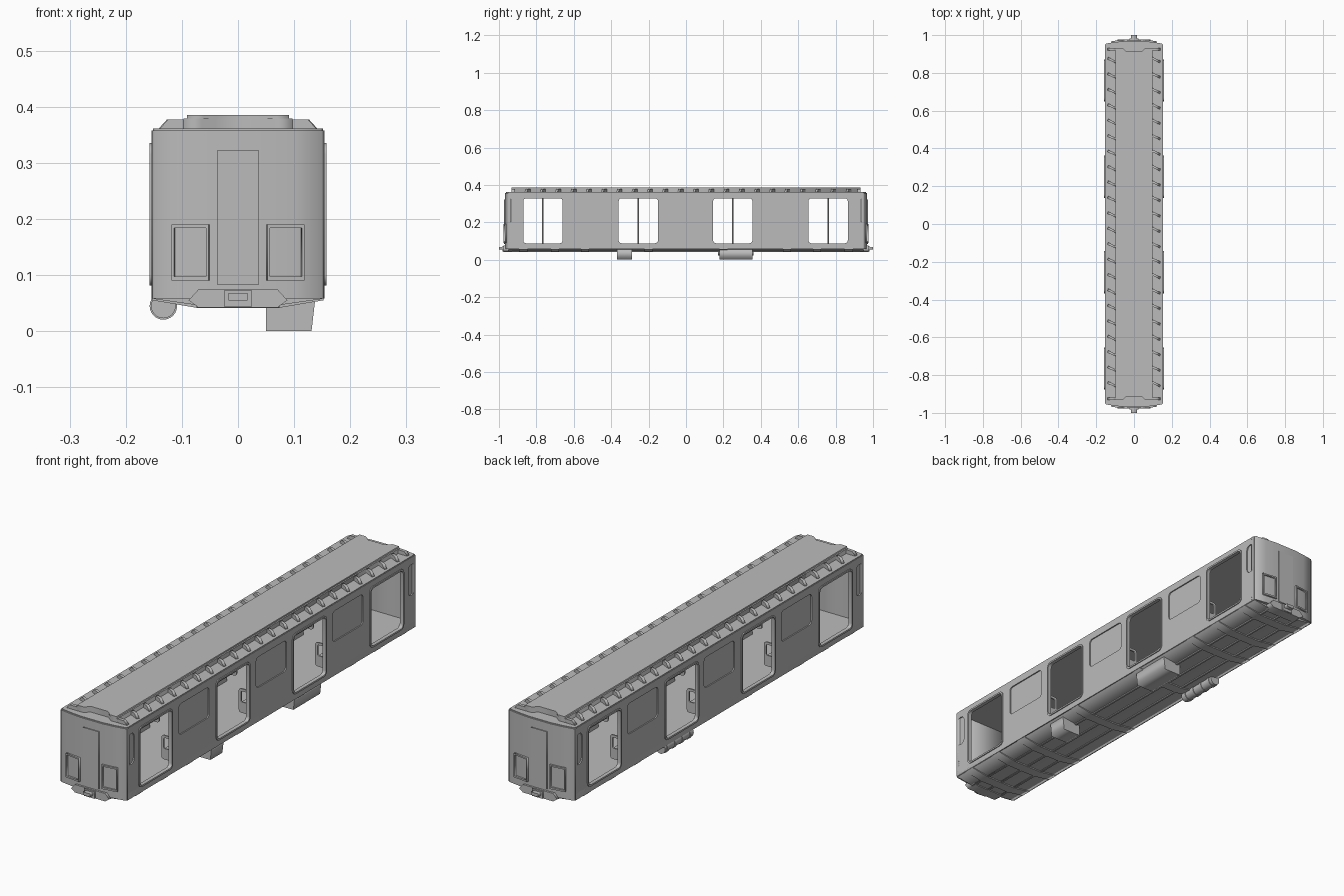
import bpy, bmesh, math
from mathutils import Matrix, Vector

cube = bpy.data.objects.get("Cube")
if cube:
    bpy.data.objects.remove(cube, do_unlink=True)

grey = bpy.data.materials.new("plain_grey")
grey.use_nodes = True
grey.diffuse_color = (0.5, 0.5, 0.5, 1)
grey.node_tree.nodes["Principled BSDF"].inputs["Base Color"].default_value = (0.5, 0.5, 0.5, 1)

# Profile plane to world: the extrusion runs along the named axis
AXES = {
    "x": (Matrix(((0, 0, 1), (1, 0, 0), (0, 1, 0))), Vector((1, 0, 0))),
    "y": (Matrix(((1, 0, 0), (0, 0, -1), (0, 1, 0))), Vector((0, 1, 0))),
    "z": (Matrix.Identity(3), Vector((0, 0, 1))),
}


def add_mesh(name, bm):
    bmesh.ops.remove_doubles(bm, verts=bm.verts, dist=1e-5)
    bmesh.ops.recalc_face_normals(bm, faces=bm.faces)
    mesh = bpy.data.meshes.new(name)
    bm.to_mesh(mesh)
    bm.free()
    mesh.materials.clear()
    mesh.materials.append(grey)
    obj = bpy.data.objects.new(name, mesh)
    bpy.context.collection.objects.link(obj)
    return obj


def plate(name, loops, lo, hi, axis, turn=0, pivot=(0, 0, 0)):
    """Extrude an outline, with holes, from lo to hi along an axis."""
    curve = bpy.data.curves.new(name, "CURVE")
    curve.dimensions = "2D"
    curve.fill_mode = "BOTH"
    curve.extrude = (hi - lo) / 2
    for loop in loops:
        spline = curve.splines.new("POLY")
        spline.points.add(len(loop) - 1)
        for point, (u, v) in zip(spline.points, loop):
            point.co = (u, v, 0, 1)
        spline.use_cyclic_u = True
    temp = bpy.data.objects.new(name + "_outline", curve)
    bpy.context.collection.objects.link(temp)
    graph = bpy.context.evaluated_depsgraph_get()
    graph.update()
    filled = bpy.data.meshes.new_from_object(temp.evaluated_get(graph))
    bpy.data.objects.remove(temp, do_unlink=True)
    bpy.data.curves.remove(curve)
    bm = bmesh.new()
    bm.from_mesh(filled)
    bpy.data.meshes.remove(filled)
    rot, along = AXES[axis]
    bm.transform(Matrix.Translation(along * (lo + hi) / 2) @ rot.to_4x4())
    if turn:
        p = Matrix.Translation(pivot)
        bm.transform(p @ Matrix.Rotation(turn, 4, "Z") @ p.inverted())
    return add_mesh(name, bm)


def rect(u0, u1, v0, v1, r=0):
    """Rectangle outline, with rounded corners if r is given."""
    if not r:
        return [(u0, v0), (u1, v0), (u1, v1), (u0, v1)]
    corners = [(u1 - r, v1 - r), (u0 + r, v1 - r), (u0 + r, v0 + r), (u1 - r, v0 + r)]
    return [(cu + r * math.cos(a), cv + r * math.sin(a))
            for k, (cu, cv) in enumerate(corners)
            for a in [math.pi / 2 * (k + i / 4) for i in range(5)]]


def box(name, x0, x1, y0, y1, z0, z1):
    return plate(name, [rect(x0, x1, y0, y1)], z0, z1, "z")


def rod(name, centre, radius, length, along_y, sides=16):
    bm = bmesh.new()
    rot = Matrix.Rotation(math.pi / 2, 4, "X") if along_y else Matrix.Identity(4)
    bmesh.ops.create_cone(bm, cap_ends=True, segments=sides, radius1=radius, radius2=radius,
                          depth=length, matrix=Matrix.Translation(centre) @ rot)
    obj = add_mesh(name, bm)
    bpy.context.view_layer.objects.active = obj
    obj.select_set(True)
    bpy.ops.object.shade_smooth_by_angle(angle=math.radians(40))
    obj.select_set(False)
    return obj


def mirrored(half):
    """Complete a right-hand half outline across the centre line."""
    return half + [(-u, v) for u, v in reversed(half)]


DOORS = [-0.765, -0.255, 0.25, 0.76]
BAYS = [-0.51, 0.0, 0.505]

# Side walls with door and window openings
door_holes = [rect(d - 0.105, d + 0.105, 0.088, 0.328, 0.015) for d in DOORS]
windows = [rect(b - 0.1, b + 0.1, 0.2, 0.328, 0.015) for b in BAYS]
windows += [rect(s * 0.925 - 0.021, s * 0.925 + 0.021, 0.2, 0.328, 0.018) for s in (-1, 1)]
for s, side in ((1, "left"), (-1, "right")):
    def across(name, loops, inner, outer):
        lo, hi = sorted((s * inner, s * outer))
        return plate(side + name, loops, lo, hi, "x")
    across("_side_wall", [rect(-0.95, 0.95, 0.058, 0.357)] + door_holes + windows, 0.142, 0.154)
    for b in BAYS:
        across("_window_pane", [rect(b - 0.103, b + 0.103, 0.197, 0.331, 0.015)], 0.145, 0.149)
    for e in (-0.925, 0.925):
        across("_end_pane", [rect(e - 0.023, e + 0.023, 0.198, 0.33, 0.018)], 0.145, 0.149)
    for d, hole in zip(DOORS, door_holes):
        across("_door_frame", [rect(d - 0.112, d + 0.112, 0.081, 0.335, 0.02), hole], 0.15, 0.158)
    # Wall benches with backrests and end screens
    for b in BAYS:
        lo, hi = sorted((s * 0.095, s * 0.143))
        box(side + "_seat", lo, hi, b - 0.12, b + 0.12, 0.12, 0.135)
        across("_seat_back", [rect(b - 0.12, b + 0.12, 0.135, 0.195, 0.012)], 0.132, 0.143)
        across("_seat_base", [rect(b - 0.1, b + 0.1, 0.084, 0.121)], 0.12, 0.143)
        for e in (-1, 1):
            y = b + e * 0.128
            screen = [rect(lo, hi, 0.1, 0.2, 0.01), rect(lo + 0.01, hi - 0.01, 0.145, 0.19, 0.006)]
            plate(side + "_seat_screen", screen, y - 0.003, y + 0.003, "y")

# Floor, roof deck and ceiling follow the bowed plan of the body
bow = [(0.05, 0.968), (0.1, 0.963), (0.149, 0.955), (0.154, 0.947)]
plan = mirrored(bow + [(x, -y) for x, y in reversed(bow)])
plate("floor", [plan], 0.058, 0.084, "z")
plate("roof_deck", [plan], 0.346, 0.358, "z")
plate("roof_lip", [[(x * 0.985, y * 0.995) for x, y in plan]], 0.357, 0.361, "z")

# Raised roof spine with a notch at each end
notch = [(0.04, 0.912), (0.065, 0.932), (0.097, 0.932)]
spine = mirrored(notch + [(x, -y) for x, y in reversed(notch)])
plate("roof_spine", [spine], 0.358, 0.379, "z")
plate("roof_spine_cap", [[(x * 0.94, y) for x, y in spine]], 0.378, 0.385, "z")

# Slanted roof ribs
for s in (1, -1):
    for i in range(22):
        y = -0.848 + i * 0.0817
        rib = [(s * 0.092, 0.358), (s * 0.092, 0.377), (s * 0.125, 0.377), (s * 0.144, 0.358)]
        plate("roof_rib", [rib], y - 0.006, y + 0.006, "y", math.radians(-25), (s * 0.118, y, 0))
    for e in (-1, 1):
        y = e * 0.925
        fairing = [(s * 0.092, 0.358), (s * 0.092, 0.377), (s * 0.125, 0.377), (s * 0.142, 0.358)]
        plate("roof_end_fairing", [fairing], y - 0.007, y + 0.007, "y")

# End walls, gangway doors, lower windows and couplers
for e, end in ((-1, "front"), (1, "back")):
    def outward(name, loops, inner, outer, turn=0, pivot=(0, 0, 0)):
        lo, hi = sorted((e * inner, e * outer))
        return plate(end + name, loops, lo, hi, "y", turn, pivot)
    outline = mirrored([(x, e * y) for x, y in bow] + [(0.154, e * 0.935)])
    plate(end + "_end_wall", [outline], 0.058, 0.357, "z")
    outward("_gangway_door", [rect(-0.037, 0.037, 0.083, 0.322)], 0.95, 0.972)
    for s in (-1, 1):
        u0, u1 = sorted((s * 0.051, s * 0.118))
        pivot, turn = (s * 0.085, e * 0.965, 0), -s * e * math.radians(7.5)
        frame = [rect(u0, u1, 0.09, 0.19), rect(u0 + 0.005, u1 - 0.005, 0.097, 0.184)]
        outward("_lower_window_frame", frame, 0.955, 0.972, turn, pivot)
    apron = mirrored([(0.07, 0.042), (0.088, 0.055), (0.07, 0.075)])
    outward("_apron", [apron], 0.93, 0.976)
    outward("_coupler_head", [rect(-0.024, 0.024, 0.043, 0.073)], 0.95, 0.982)
    outward("_coupler_bar", [rect(-0.017, 0.017, 0.055, 0.068)], 0.95, 1.0)

# Underframe: shallow keel, cross ribs and long rails
hull = mirrored([(0.07, 0.046), (0.15, 0.0575), (0.15, 0.062)])
plate("underframe", [hull], -0.95, 0.95, "y")
belly = mirrored([(0.07, 0.041), (0.152, 0.055), (0.152, 0.062)])
for y in (0.54, 0.7, 0.87, 0.2):
    for e in (-1, 1):
        plate("cross_rib", [belly], e * y - 0.022, e * y + 0.022, "y")
for x in (-0.07, 0, 0.07):
    box("long_rail", x - 0.004, x + 0.004, -0.95, 0.95, 0.042, 0.055)

# Equipment boxes and air tank below the floor
case = [(0.05, 0.06), (0.05, 0), (0.131, 0), (0.138, 0.06)]
plate("small_equipment_box", [case], -0.37, -0.29, "y")
plate("large_equipment_box", [case], 0.178, 0.355, "y")
rod("air_tank", (-0.133, 0.265, 0.045), 0.022, 0.19, True, 24)
for y in (0.19, 0.24, 0.29, 0.34):
    rod("tank_band", (-0.133, y, 0.045), 0.0245, 0.012, True, 24)

# Grab poles in the doorways
for d in DOORS:
    rod("grab_pole", (0, d, 0.215), 0.004, 0.265, False, 10)
